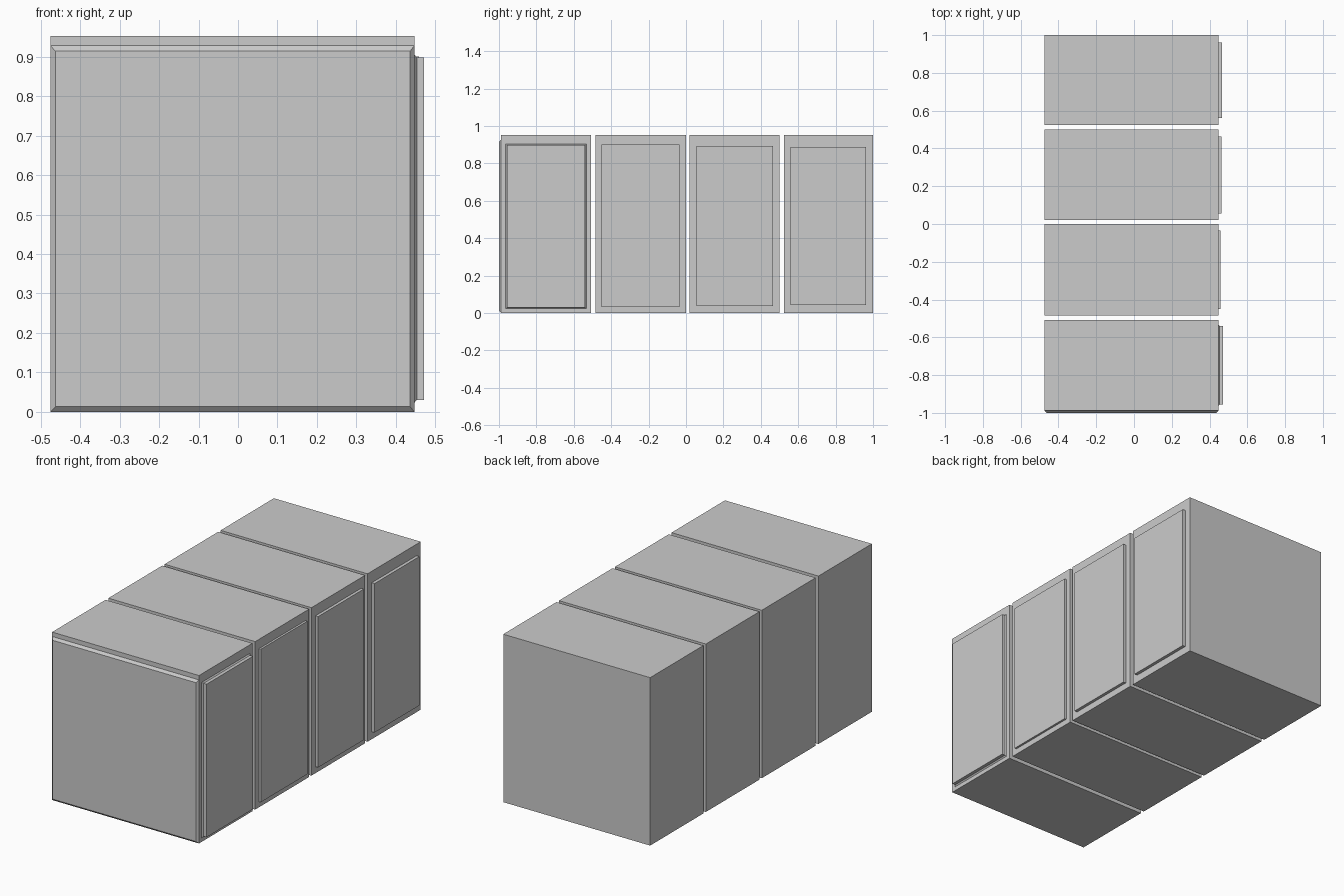
import bpy, bmesh

if "Cube" in bpy.data.objects:
    bpy.data.objects.remove(bpy.data.objects["Cube"])

X0, X1, H = -0.475, 0.447, 0.953   # cabinet back, door side and height


def loft(name, axis, sections):
    """Flat-faced solid through rectangles (pos, u0, u1, z0, z1) stacked along x or y."""
    bm = bmesh.new()
    rings = []
    for p, u0, u1, z0, z1 in sections:
        corners = [(u0, z0), (u1, z0), (u1, z1), (u0, z1)]
        rings.append([bm.verts.new((p, u, z) if axis == 'x' else (u, p, z))
                      for u, z in corners])
    for a, b in zip(rings, rings[1:]):
        for i in range(4):
            j = (i + 1) % 4
            bm.faces.new((a[i], a[j], b[j], b[i]))
    bm.faces.new(rings[0])
    bm.faces.new(rings[-1])
    bmesh.ops.recalc_face_normals(bm, faces=bm.faces)
    mesh = bpy.data.meshes.new(name)
    bm.to_mesh(mesh)
    bm.free()
    obj = bpy.data.objects.new(name, mesh)
    bpy.context.collection.objects.link(obj)
    return obj


# Row of four cabinet bodies
for n, (y0, y1) in enumerate([(-0.988, -0.509), (-0.484, -0.001),
                              (0.02, 0.501), (0.523, 1.0)], 1):
    loft(f"cabinet_body_{n}", 'y', [(y0, X0, X1, 0, H), (y1, X0, X1, 0, H)])

# Plain raised doors on the three rear cabinets
for n, (x, y0, y1, z0, z1) in enumerate([(0.459, -0.451, -0.034, 0.032, 0.9),
                                         (0.464, 0.056, 0.464, 0.037, 0.893),
                                         (0.465, 0.56, 0.962, 0.043, 0.888)], 2):
    loft(f"door_{n}", 'x', [(X1, y0, y1, z0, z1), (x, y0, y1, z0, z1)])

# First door, with a sloped foot around its base
loft("door_1", 'x', [(X1, -0.964, -0.532, 0.023, 0.905),
                     (0.453, -0.956, -0.539, 0.03, 0.898),
                     (0.472, -0.956, -0.539, 0.03, 0.898)])

# Chamfered cover panel on the front end
loft("end_panel", 'y', [(-0.988, X0, X1, 0, 0.928),
                        (-1.0, -0.463, 0.436, 0.013, 0.914)])
